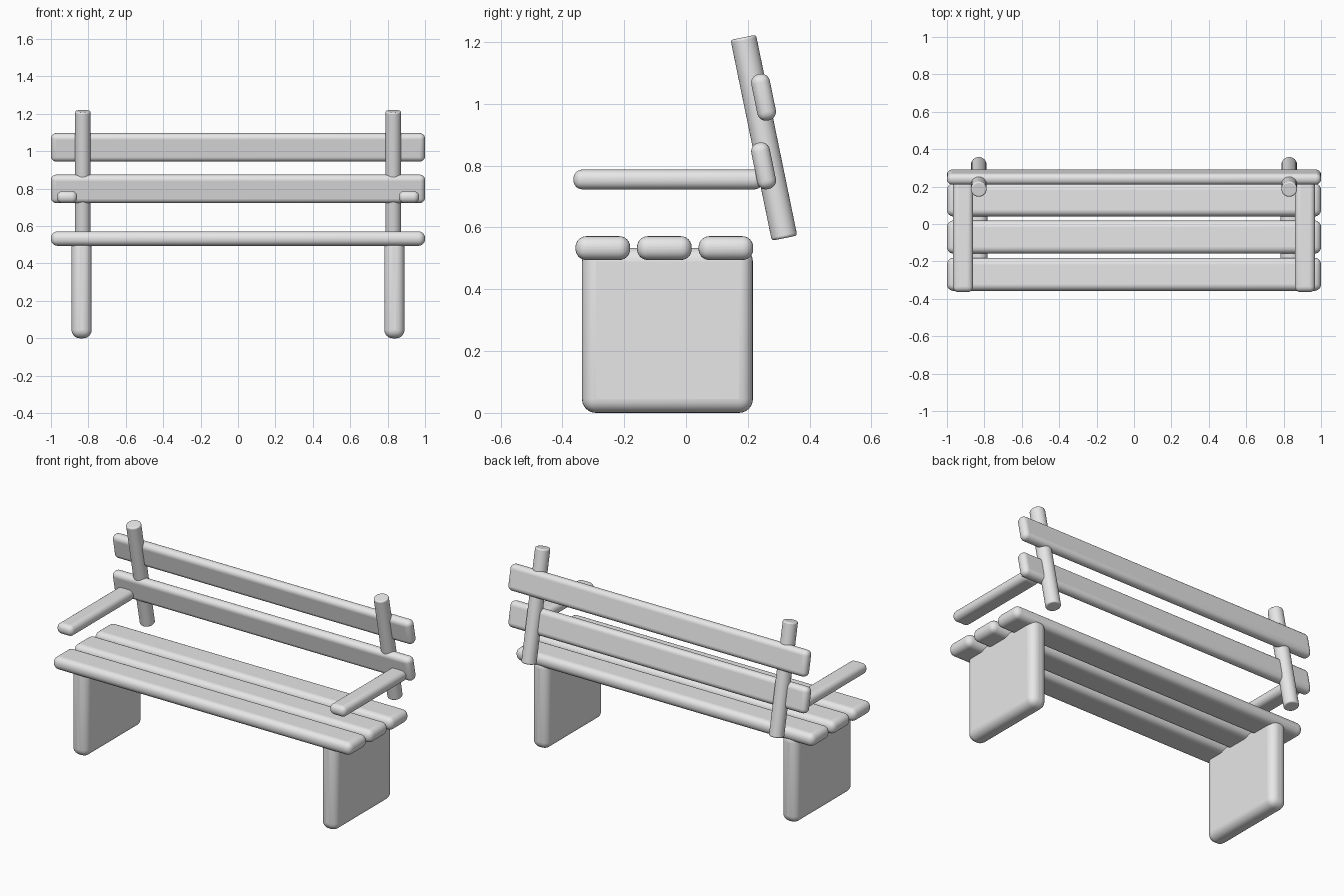
import bpy
from math import radians

if "Cube" in bpy.data.objects:
    bpy.data.objects.remove(bpy.data.objects["Cube"], do_unlink=True)

grey = bpy.data.materials.new("plain_grey")
grey.use_nodes = True
grey.diffuse_color = (0.8, 0.8, 0.8, 1)
grey.node_tree.nodes["Principled BSDF"].inputs["Base Color"].default_value = (0.8, 0.8, 0.8, 1)

LEAN = radians(11.6)


def finish(name, bevel, segments, lean):
    """Round the edges, shade and colour the newly added object."""
    ob = bpy.context.object
    ob.name = name
    ob.rotation_euler.x = lean
    ob.data.materials.append(grey)
    mod = ob.modifiers.new("rounded_edges", "BEVEL")
    mod.width = bevel
    mod.segments = segments
    mod.limit_method = "ANGLE"
    bpy.ops.object.shade_smooth_by_angle(angle=radians(35))
    return ob


def board(name, centre, size, bevel, lean=0):
    bpy.ops.mesh.primitive_cube_add(size=1, location=centre)
    ob = bpy.context.object
    for v in ob.data.vertices:
        v.co = [c * s for c, s in zip(v.co, size)]
    return finish(name, bevel, 6, lean)


# Seat slats
for name, y in (("front", -0.269), ("middle", -0.07), ("rear", 0.129)):
    board(name + "_seat_slat", (0, y, 0.533), (2, 0.177, 0.077), 0.035)

# Backrest slats, tilted with the posts
for name, z in (("lower", 0.799), ("upper", 1.021)):
    board(name + "_back_slat", (0, 0.251, z), (2, 0.061, 0.153), 0.028, LEAN)

for side, s in (("left", 1), ("right", -1)):
    # Slab legs
    board(side + "_leg", (s * 0.836, -0.06, 0.267), (0.108, 0.553, 0.534), 0.045)
    # Armrests
    board(side + "_armrest", (s * 0.914, -0.057, 0.755), (0.108, 0.614, 0.064), 0.029)
    # Round backrest posts
    bpy.ops.mesh.primitive_cylinder_add(
        vertices=32, radius=0.042, depth=0.663, location=(s * 0.83, 0.252, 0.89))
    finish(side + "_back_post", 0.008, 3, LEAN)
